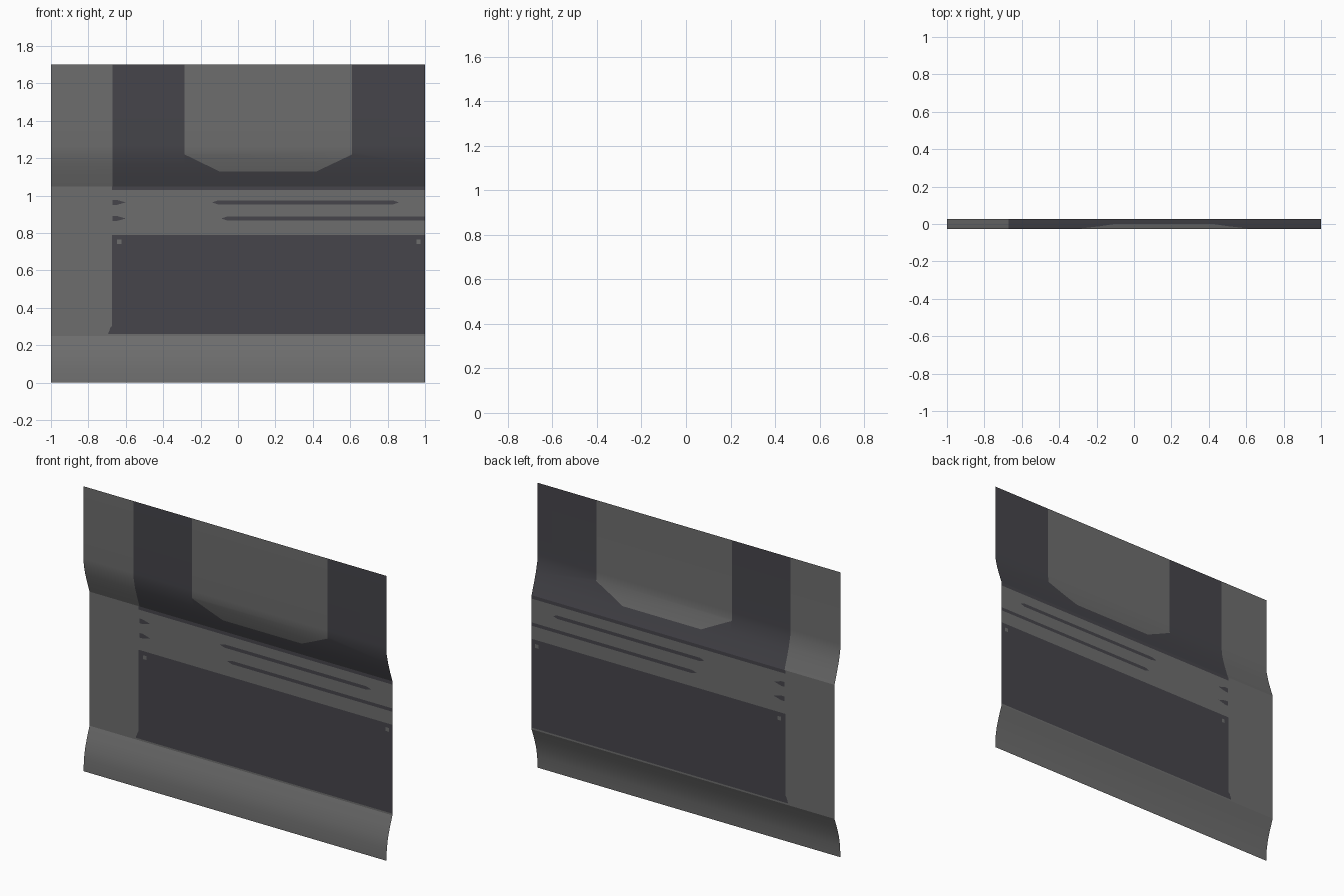
import bpy, bmesh
from mathutils import Vector

if "Cube" in bpy.data.objects:
    bpy.data.objects.remove(bpy.data.objects["Cube"])


def material(name, color):
    m = bpy.data.materials.new(name)
    m.diffuse_color = (*color, 1)
    m.use_nodes = True
    m.node_tree.nodes["Principled BSDF"].inputs["Base Color"].default_value = m.diffuse_color
    return m


MATS = [material("mid_grey", (0.155, 0.155, 0.155)),
        material("dark_slate", (0.061, 0.060, 0.070))]
LIGHT, DARK = 0, 1
EPS = 1e-4


def rect(x0, x1, z0, z1):
    return [(x0, z0), (x1, z0), (x1, z1), (x0, z1)]


def stripe(x0, x1, z, h, tip0=0.0, tip1=0.0):
    """Horizontal stripe with optional pointed ends."""
    pts = [(x0 + tip0, z - h), (x1 - tip1, z - h)]
    pts += [(x1, z)] if tip1 else []
    pts += [(x1 - tip1, z + h), (x0 + tip0, z + h)]
    pts += [(x0, z)] if tip0 else []
    return pts


def edges(poly):
    return zip(poly, poly[1:] + poly[:1])


def inside(poly, x, z):
    """Point in a convex, counter-clockwise polygon."""
    return all((b[0] - a[0]) * (z - a[1]) - (b[1] - a[1]) * (x - a[0]) > 0
               for a, b in edges(poly))


def overlaps(face, poly):
    fx = [v.co.x for v in face.verts]
    fz = [v.co.z for v in face.verts]
    px, pz = zip(*poly)
    return (min(fx) < max(px) - EPS and max(fx) > min(px) + EPS and
            min(fz) < max(pz) - EPS and max(fz) > min(pz) + EPS)


def panel(name, profile, regions):
    """Sheet swept along x from a (z, y) profile, with coloured regions cut in."""
    bm = bmesh.new()
    rows = [[bm.verts.new((x, y, z)) for x in (-1, 1)] for z, y in profile]
    for lo, hi in zip(rows, rows[1:]):
        bm.faces.new((lo[0], lo[1], hi[1], hi[0]))
    for poly, _ in regions:
        for a, b in edges(poly):
            faces = [f for f in bm.faces if overlaps(f, poly)]
            geom = faces + list({e for f in faces for e in f.edges}) \
                + list({v for f in faces for v in f.verts})
            bmesh.ops.bisect_plane(
                bm, geom=geom, dist=1e-5, plane_co=(a[0], 0, a[1]),
                plane_no=Vector((a[1] - b[1], 0, b[0] - a[0])).normalized())
    for f in bm.faces:
        f.smooth = True
        c = f.calc_center_median()
        for poly, colour in regions:
            if inside(poly, c.x, c.z):
                f.material_index = colour
    me = bpy.data.meshes.new(name)
    bm.to_mesh(me)
    bm.free()
    for m in MATS:
        me.materials.append(m)
    ob = bpy.data.objects.new(name, me)
    bpy.context.collection.objects.link(ob)


# Upper panel: flat, curving back to the crease, with a light window shape
panel("upper_panel",
      [(1.05, .028), (1.11, .007), (1.17, -.012), (1.23, -.026), (1.27, -.028), (1.7, -.028)],
      [(rect(-.67, 1, 1.05, 1.7), DARK),
       ([(-.10, 1.13), (.42, 1.13), (.61, 1.22), (.61, 1.7), (-.285, 1.7), (-.285, 1.22)], LIGHT)])

# Recessed middle panel: dark field, thin pointed stripes and small dots
middle = [(rect(-.675, 1, .30, .79), DARK),
          ([(-.695, .26), (1, .26), (1, .30), (-.68, .30)], DARK),
          (rect(-.675, 1, 1.03, 1.05), DARK),
          (stripe(-.14, .86, .964, .010, .03, .03), DARK),
          (stripe(-.09, 1, .878, .010, .03), DARK)]
for z in (.964, .878):
    middle.append((stripe(-.67, -.60, z, .014, 0, .05), DARK))
for x in (-.635, .965):
    middle.append((rect(x - .011, x + .011, .742, .765), LIGHT))
panel("middle_panel", [(.25, .028), (1.05, .028)], middle)

# Lower panel: curves forward from the crease down to the bottom edge
panel("lower_panel",
      [(0, -.028), (.07, -.025), (.13, -.014), (.19, .005), (.25, .028)], [])
